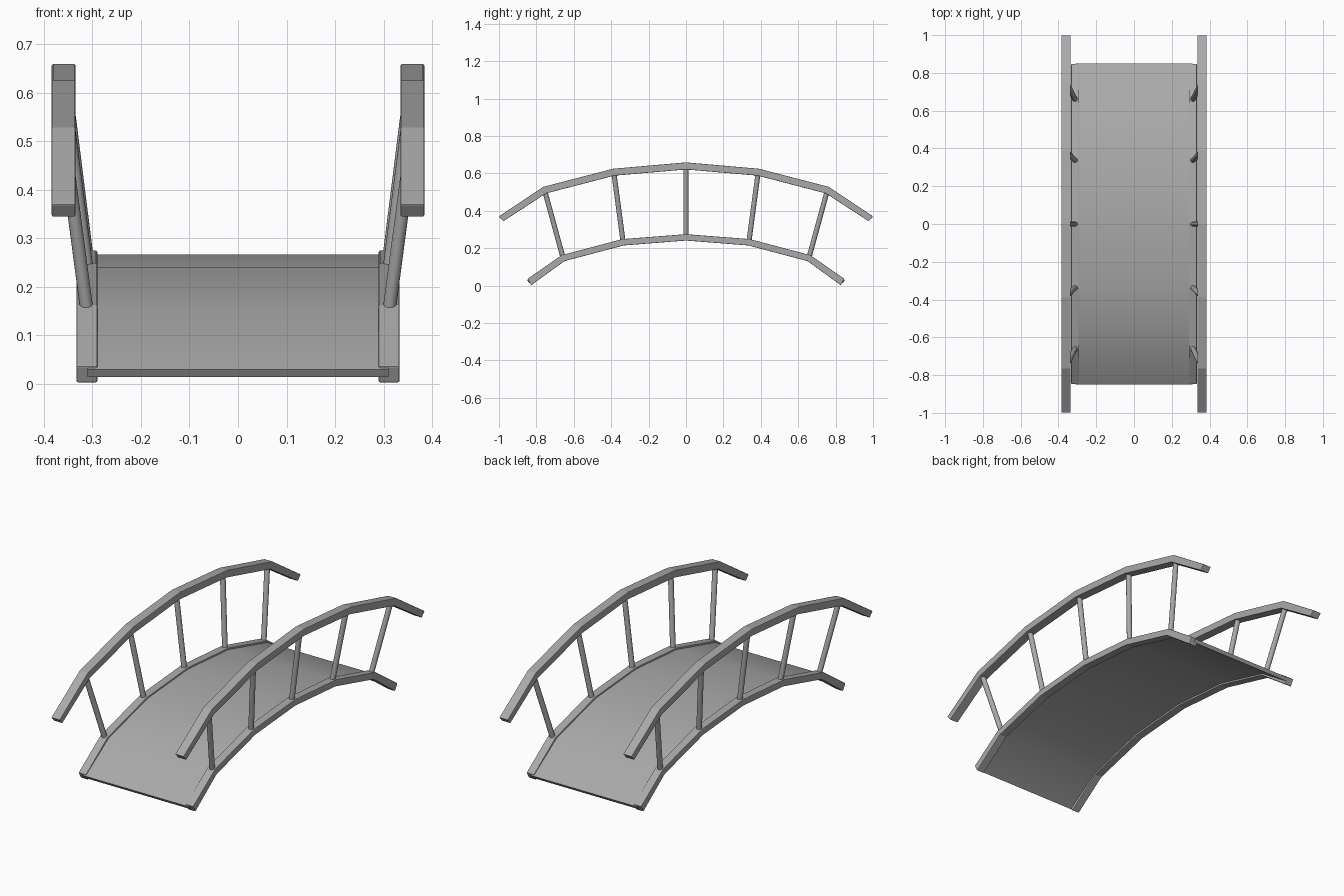
import bpy
import bmesh
import math
from mathutils import Vector

cube = bpy.data.objects.get("Cube")
if cube:
    bpy.data.objects.remove(cube)

grey = bpy.data.materials.new("plain grey")
grey.use_nodes = True
COLOUR = (0.4, 0.4, 0.4, 1)
grey.diffuse_color = COLOUR
grey.node_tree.nodes["Principled BSDF"].inputs["Base Color"].default_value = COLOUR


def finish(name, bm, bevel=0, smooth_angle=None):
    bmesh.ops.recalc_face_normals(bm, faces=bm.faces)
    if bevel:
        sharp = [e for e in bm.edges if e.calc_face_angle(0) > math.radians(60)]
        bmesh.ops.bevel(bm, geom=sharp, offset=bevel, segments=2,
                        profile=0.5, affect='EDGES')
    mesh = bpy.data.meshes.new(name)
    bm.to_mesh(mesh)
    bm.free()
    mesh.materials.append(grey)
    obj = bpy.data.objects.new(name, mesh)
    bpy.context.collection.objects.link(obj)
    if smooth_angle:
        bpy.ops.object.select_all(action='DESELECT')
        obj.select_set(True)
        bpy.context.view_layer.objects.active = obj
        bpy.ops.object.shade_smooth_by_angle(angle=math.radians(smooth_angle))
    return obj


def full_arch(half):
    """Mirror a half profile (y, z) running from the crown to the end."""
    return [(-y, z) for y, z in reversed(half[1:])] + half


def arched_beam(name, top, bottom, x0, x1, bevel, smooth_angle=None):
    """Sweep a rectangular section along an arch given by its top and bottom lines."""
    bm = bmesh.new()
    rings = []
    for (ty, tz), (by, bz) in zip(full_arch(top), full_arch(bottom)):
        corners = [(x0, ty, tz), (x1, ty, tz), (x1, by, bz), (x0, by, bz)]
        rings.append([bm.verts.new(c) for c in corners])
    for a, b in zip(rings, rings[1:]):
        for i in range(4):
            j = (i + 1) % 4
            bm.faces.new((a[i], a[j], b[j], b[i]))
    bm.faces.new(rings[0])
    bm.faces.new(rings[-1])
    return finish(name, bm, bevel, smooth_angle)


def rod(name, start, end, radius):
    start, end = Vector(start), Vector(end)
    axis = end - start
    bm = bmesh.new()
    bmesh.ops.create_cone(bm, cap_ends=True, segments=16, radius1=radius,
                          radius2=radius, depth=axis.length)
    turn = axis.to_track_quat('Z', 'Y')
    for v in bm.verts:
        v.co = turn @ v.co + (start + end) / 2
    return finish(name, bm, smooth_angle=40)


# Arch lines from the crown to the end
beam_top = [(0, 0.275), (0.34, 0.249), (0.665, 0.163), (0.847, 0.036)]
beam_bottom = [(0, 0.241), (0.332, 0.215), (0.65, 0.131), (0.828, 0.002)]
rail_top = [(0, 0.659), (0.39, 0.625), (0.764, 0.528), (1.0, 0.37)]
rail_bottom = [(0, 0.621), (0.383, 0.588), (0.748, 0.493), (0.977, 0.344)]
deck_top = [(0, 0.267), (0.337, 0.241), (0.66, 0.155), (0.85, 0.03)]
deck_bottom = [(0, 0.25), (0.334, 0.224), (0.655, 0.138), (0.839, 0.014)]

# Walking surface
arched_beam("deck", deck_top, deck_bottom, -0.31, 0.31, 0, 30)

# Baluster feet and heads as (y, z)
posts = [((0, 0.258), (0, 0.64)),
         ((0.336, 0.232), (0.386, 0.606)),
         ((0.657, 0.147), (0.756, 0.51))]

for side, s in (("left", 1), ("right", -1)):
    arched_beam(side + "_side_beam", beam_top, beam_bottom, s * 0.29, s * 0.333, 0.003)
    arched_beam(side + "_handrail", rail_top, rail_bottom, s * 0.335, s * 0.384, 0.003)
    for i, (foot, head) in enumerate(posts):
        for end, d in (("back", 1), ("front", -1)):
            if i == 0 and d < 0:
                continue
            label = "middle" if i == 0 else f"{end}_{i}"
            rod(f"{side}_baluster_{label}", (s * 0.311, d * foot[0], foot[1]),
                (s * 0.359, d * head[0], head[1]), 0.0135)
